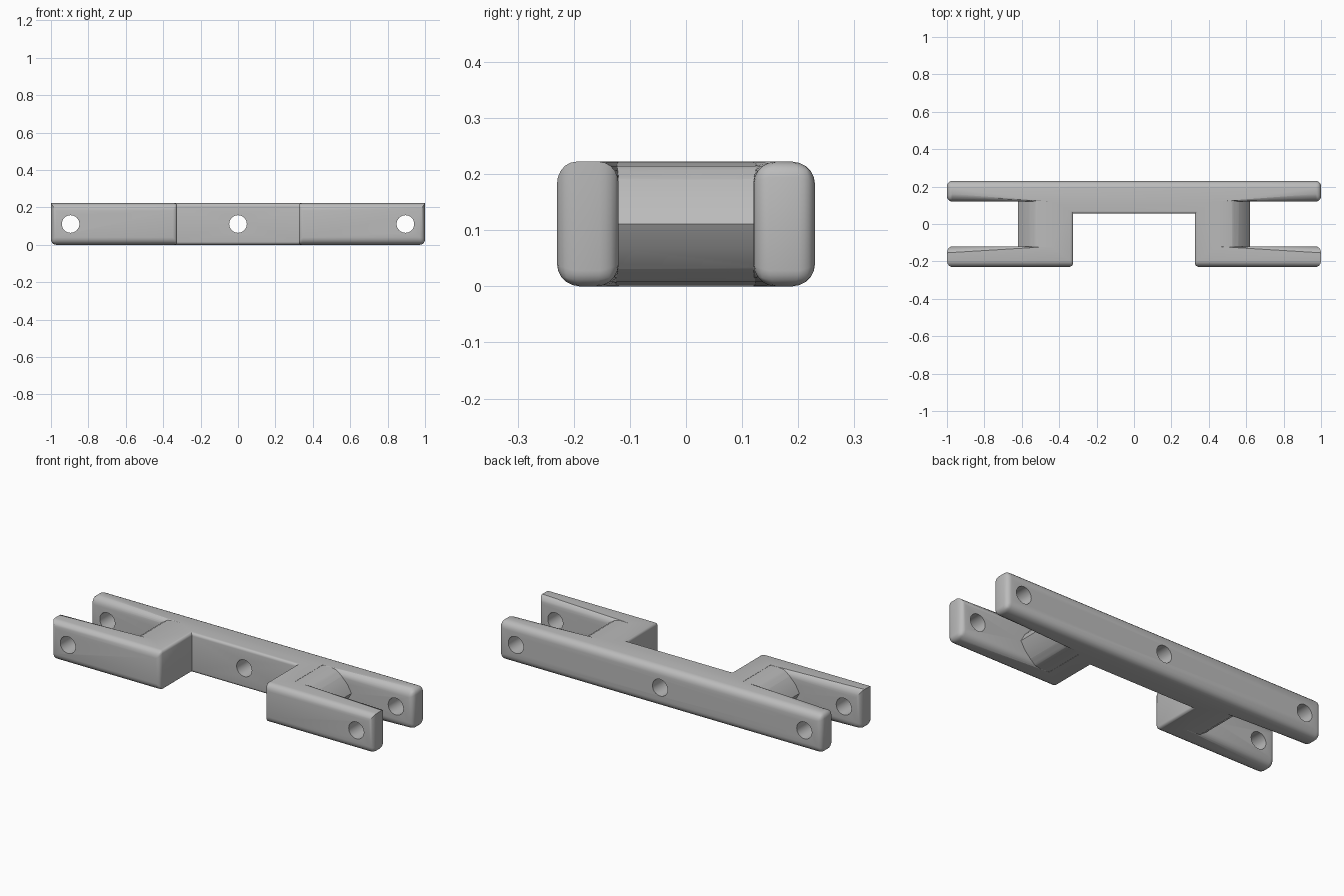
import bpy
import bmesh
import math

cube = bpy.data.objects.get("Cube")
if cube:
    bpy.data.objects.remove(cube, do_unlink=True)

HEIGHT = 0.222
MID = HEIGHT / 2

grey = bpy.data.materials.new("light_grey")
grey.use_nodes = True
grey.diffuse_color = (0.5, 0.5, 0.5, 1)
grey.node_tree.nodes["Principled BSDF"].inputs["Base Color"].default_value = (0.5, 0.5, 0.5, 1)


def prism(name, points, direction):
    """Extrude a closed profile of 3D points along a direction."""
    bm = bmesh.new()
    face = bm.faces.new([bm.verts.new(p) for p in points])
    made = bmesh.ops.extrude_face_region(bm, geom=[face])
    verts = [g for g in made["geom"] if isinstance(g, bmesh.types.BMVert)]
    bmesh.ops.translate(bm, verts=verts, vec=direction)
    bmesh.ops.recalc_face_normals(bm, faces=bm.faces)
    mesh = bpy.data.meshes.new(name)
    bm.to_mesh(mesh)
    bm.free()
    obj = bpy.data.objects.new(name, mesh)
    bpy.context.collection.objects.link(obj)
    mesh.materials.append(grey)
    return obj


def apply_all(obj):
    bpy.ops.object.select_all(action="DESELECT")
    obj.select_set(True)
    bpy.context.view_layer.objects.active = obj
    for mod in list(obj.modifiers):
        bpy.ops.object.modifier_apply(modifier=mod.name)


def combine(obj, other, operation):
    mod = obj.modifiers.new(operation.lower(), "BOOLEAN")
    mod.operation = operation
    mod.solver = "EXACT"
    mod.object = other
    apply_all(obj)
    bpy.data.objects.remove(other, do_unlink=True)


# Frame: long back rail, two front blocks, a slot at each end
half = [(0.325, 0.055), (0.325, -0.23), (1, -0.23), (1, -0.12),
        (0.44, -0.12), (0.44, 0.12), (1, 0.12), (1, 0.23)]
outline = half + [(-x, y) for x, y in reversed(half)]
frame = prism("bracket_frame", [(x, y, 0) for x, y in outline], (0, 0, HEIGHT))


def rounding(a, b):
    """Share of the full edge radius for the edge between a and b."""
    mid = (a + b) / 2
    x, y = abs(mid.x), mid.y
    if abs(a.z - b.z) > 0.1:                       # upright corners
        if x < 0.5:
            return 0.6 if y < -0.2 else 0
        return 0.7
    if x > 0.99:                                   # rail and prong ends
        return 0 if y < 0 and mid.z > MID else 0.7
    if 0.43 < x < 0.45:                            # hidden slot end
        return 0
    if x < 0.4 and y < 0.1:                        # central notch
        return 0.4
    return 1


mesh = frame.data
weights = mesh.attributes.new("bevel_weight_edge", "FLOAT", "EDGE")
for edge in mesh.edges:
    a, b = (mesh.vertices[i].co for i in edge.vertices)
    weights.data[edge.index].value = rounding(a, b)
bevel = frame.modifiers.new("round_edges", "BEVEL")
bevel.limit_method = "WEIGHT"
bevel.width = 0.04
bevel.segments = 5
apply_all(frame)

# Bridges: wedge-nosed webs that close the inner end of each slot
nose = [(0.38, 0.11), (0.49, 0.11), (0.525, 0.103), (0.56, 0.08),
        (0.595, 0.044), (0.62, 0)]
profile = nose + [(x, -z) for x, z in reversed(nose[:-1])]
for side in (1, -1):
    bridge = prism("bridge", [(side * x, -0.175, MID + z) for x, z in profile],
                   (0, 0.35, 0))
    combine(frame, bridge, "UNION")

# Pin holes through the rail and both prongs
for x in (-0.895, 0, 0.895):
    ring = [(x + 0.047 * math.cos(t * math.pi / 16), -0.5,
             MID + 0.047 * math.sin(t * math.pi / 16)) for t in range(32)]
    pin = prism("pin_cutter", ring, (0, 1, 0))
    pin.hide_render = True
    combine(frame, pin, "DIFFERENCE")

apply_all(frame)
bpy.ops.object.shade_smooth_by_angle(angle=math.radians(32))
